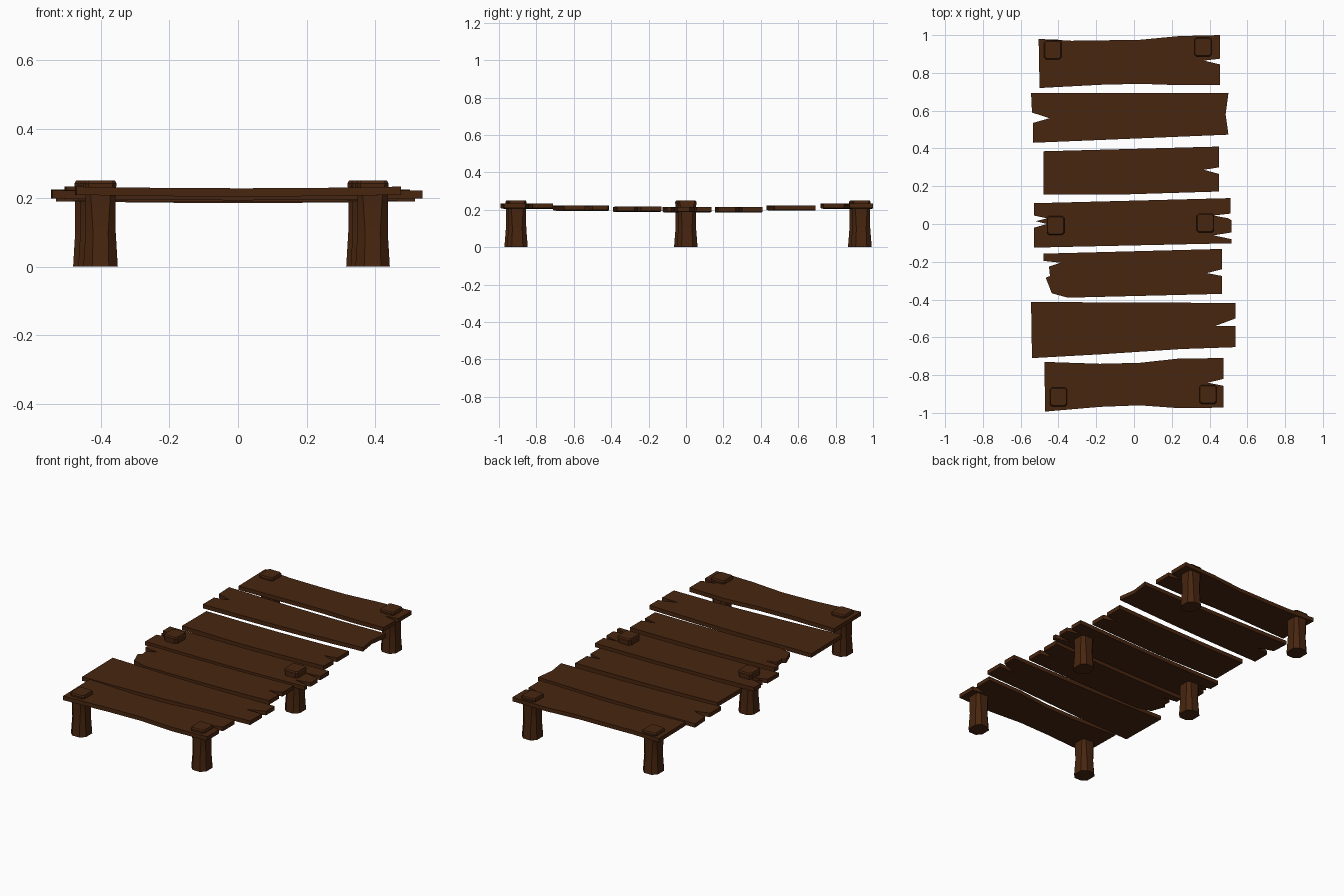
import bpy, bmesh
from mathutils import Vector

if "Cube" in bpy.data.objects:
    bpy.data.objects.remove(bpy.data.objects["Cube"])

wood = bpy.data.materials.new("dark brown wood")
wood.diffuse_color = (0.065, 0.019, 0.005, 1)
wood.use_nodes = True
wood.node_tree.nodes["Principled BSDF"].inputs["Base Color"].default_value = wood.diffuse_color


def finish(bm, name):
    bmesh.ops.recalc_face_normals(bm, faces=bm.faces[:])
    me = bpy.data.meshes.new(name)
    bm.to_mesh(me)
    bm.free()
    me.materials.append(wood)
    ob = bpy.data.objects.new(name, me)
    bpy.context.collection.objects.link(ob)
    bpy.ops.object.select_all(action='DESELECT')
    ob.select_set(True)
    bpy.context.view_layer.objects.active = ob
    bpy.ops.object.shade_smooth_by_angle(angle=0.6)
    return ob


def plank(name, outline, top, thick=0.024, sag=0.005):
    """Weathered board: outline in plan, cut across, sagged and thickened."""
    bm = bmesh.new()
    bm.faces.new([bm.verts.new((x, y, top)) for x, y in outline])
    for cx in (-0.3, -0.15, 0, 0.15, 0.3):
        bmesh.ops.bisect_plane(bm, geom=bm.verts[:] + bm.edges[:] + bm.faces[:],
                               plane_co=(cx, 0, 0), plane_no=(1, 0, 0))
    for v in bm.verts:
        v.co.z -= sag * max(0, 1 - (v.co.x / 0.48) ** 2)
    bmesh.ops.triangulate(bm, faces=bm.faces[:])
    r = bmesh.ops.extrude_face_region(bm, geom=bm.faces[:])
    for v in r["geom"]:
        if isinstance(v, bmesh.types.BMVert):
            v.co.z -= thick
    return finish(bm, name)


# seven boards, back to front, with split ends
plank("plank_back", [(-.505, .98), (-.33, .97), (.03, .975), (.24, .995), (.455, 1.0),
      (.455, .875), (.37, .865), (.455, .845), (.455, .735), (.24, .735), (.03, .742),
      (-.18, .737), (-.5, .72)], .233)
plank("plank_2", [(-.545, .693), (.5, .693), (.485, .58), (.5, .473), (-.535, .43),
      (-.535, .535), (-.447, .56), (-.54, .59)], .224)
plank("plank_3", [(-.48, .385), (.45, .41), (.45, .3), (.37, .287), (.45, .265),
      (.45, .172), (-.1, .155), (-.48, .155)], .215, .025)
plank("plank_middle", [(-.53, .11), (.51, .137), (.51, .055), (.42, .045), (.5, .03),
      (.515, .02), (.515, -.045), (.42, -.06), (.515, -.08), (.515, -.102),
      (-.53, -.125), (-.53, -.02), (-.46, 0), (-.52, .015), (-.46, .03), (-.53, .045)],
      .214)
plank("plank_5", [(-.48, -.157), (.465, -.132), (.465, -.24), (.385, -.26), (.465, -.275),
      (.465, -.37), (-.35, -.39), (-.435, -.367), (-.467, -.285), (-.445, -.275),
      (-.45, -.225), (-.39, -.205), (-.48, -.195)], .218, .025)
plank("plank_6", [(-.545, -.413), (.537, -.418), (.537, -.5), (.43, -.54), (.537, -.54),
      (.537, -.652), (.25, -.662), (-.18, -.69), (-.54, -.71)], .222)
plank("plank_front", [(-.475, -.73), (-.18, -.74), (.03, -.735), (.24, -.712), (.475, -.71),
      (.475, -.82), (.39, -.84), (.475, -.857), (.475, -.972), (.24, -.975), (.03, -.96),
      (-.18, -.968), (-.47, -.993)], .233)


def post(name, cx, cy):
    """Flared post poking through the deck: stacked chamfered-square rings."""
    bm = bmesh.new()
    prev = None
    for z, hx, hy, c in ((0, .05, .056, .026), (.1, .044, .048, .022), (.2, .044, .047, .016),
                         (.242, .046, .05, .01), (.25, .042, .045, .01)):
        pts = [(hx, -hy + c), (hx, hy - c), (hx - c, hy), (c - hx, hy),
               (-hx, hy - c), (-hx, c - hy), (c - hx, -hy), (hx - c, -hy)]
        ring = [bm.verts.new((cx + x, cy + y, z)) for x, y in pts]
        if prev:
            for i in range(8):
                j = (i + 1) % 8
                bm.faces.new((prev[i], prev[j], ring[j], ring[i]))
        else:
            bm.faces.new(ring[::-1])
        prev = ring
    bm.faces.new(prev)
    return finish(bm, name)


# six posts in three pairs
for row, left, right in (("back", (-.43, .922), (.365, .937)),
                         ("middle", (-.415, -.008), (.378, .006)),
                         ("front", (-.4, -.915), (.392, -.902))):
    post(row + "_left_post", *left)
    post(row + "_right_post", *right)
